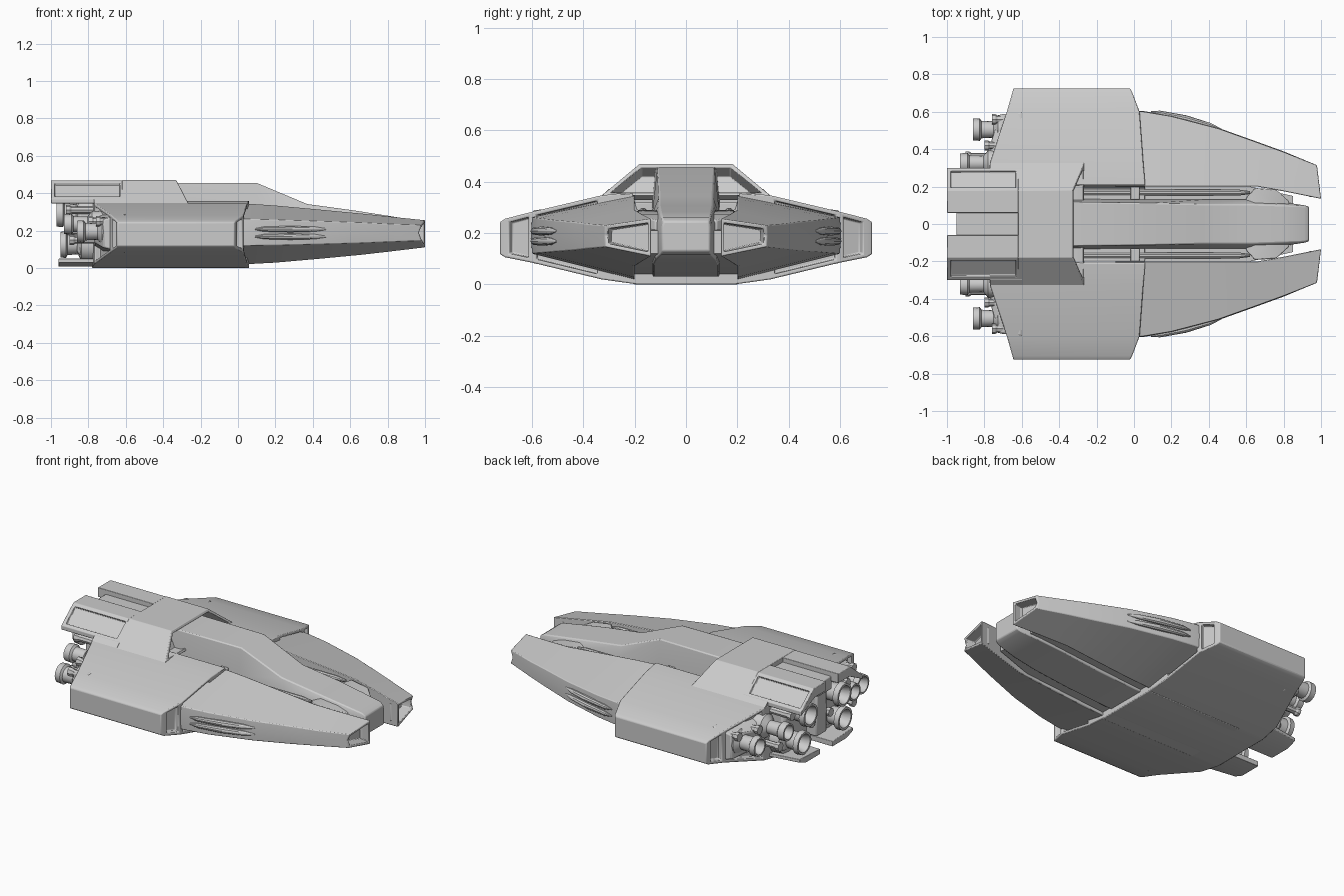
import bpy, bmesh, math

if "Cube" in bpy.data.objects:
    bpy.data.objects.remove(bpy.data.objects["Cube"])


def loft(name, rings, mirror=False, bevel=0.0, inset=None, thick=0.015, depth=-0.03, angle=30):
    """Skin equal-length closed rings, cap both ends, optionally recess chosen faces."""
    bm = bmesh.new()
    vs = [[bm.verts.new(p) for p in r] for r in rings]
    n = len(rings[0])
    for a, b in zip(vs, vs[1:]):
        for i in range(n):
            j = (i + 1) % n
            bm.faces.new((a[i], a[j], b[j], b[i]))
    bm.faces.new(vs[0])
    bm.faces.new(vs[-1])
    bmesh.ops.recalc_face_normals(bm, faces=bm.faces[:])
    bm.normal_update()
    if inset:
        for f in [f for f in bm.faces if inset(f.calc_center_median(), f.normal)]:
            bmesh.ops.inset_region(bm, faces=[f], thickness=thick, depth=0, use_even_offset=True)
            bmesh.ops.inset_region(bm, faces=[f], thickness=0.004, depth=depth)
    me = bpy.data.meshes.new(name)
    bm.to_mesh(me)
    bm.free()
    ob = bpy.data.objects.new(name, me)
    bpy.context.collection.objects.link(ob)
    if mirror:
        m = ob.modifiers.new("mirror", 'MIRROR')
        m.use_axis = (False, True, False)
    if bevel:
        b = ob.modifiers.new("bevel", 'BEVEL')
        b.width, b.segments, b.limit_method = bevel, 2, 'ANGLE'
    bpy.ops.object.select_all(action='DESELECT')
    ob.select_set(True)
    bpy.context.view_layer.objects.active = ob
    bpy.ops.object.shade_smooth_by_angle(angle=math.radians(angle))
    return ob


def box(name, x, y, z, mirror=False, bevel=0.005):
    return loft(name, [[(a, y[0], z[0]), (a, y[1], z[0]), (a, y[1], z[1]), (a, y[0], z[1])]
                       for a in x], mirror, bevel)


def turned(name, profile, y, z, seg=16, squash=1.0):
    """Round part along x from (x, radius) pairs, mirrored to both sides."""
    rings = [[(x, y + r * math.cos(2 * math.pi * i / seg),
               z + squash * r * math.sin(2 * math.pi * i / seg)) for i in range(seg)]
             for x, r in profile]
    return loft(name, rings, mirror=True)


# Wide mid body with wing blocks: stations across y (y, rear x, front x, bottom z, top z)
half = [(0.19, -.78, .06, .0, .29), (0.21, -.78, .06, .003, .36), (0.33, -.77, .05, .02, .347),
        (0.60, -.68, .03, .085, .283), (0.705, -.65, -.01, .106, .256), (0.725, -.645, -.02, .118, .243)]
stations = [(-s[0],) + s[1:] for s in reversed(half)] + half
loft("wing_body", [[(r, y, b), (f, y, b), (f, y, t), (r, y, t)] for y, r, f, b, t in stations],
     bevel=.005, inset=lambda c, n: abs(n.x) > .8 and .4 < abs(c.y) < .71, thick=.016)

# Forward prongs: (x, inner y, outer y, inner top, outer top, outer bottom, inner bottom)
prong = [(-.1, .2, .60, .35, .262, .12, .02), (.05, .2, .60, .345, .262, .12, .02),
         (.2, .2, .575, .335, .258, .122, .028), (.45, .2, .51, .312, .25, .128, .05),
         (.66, .2, .435, .292, .243, .134, .07), (.80, .175, .384, .277, .236, .14, .086)]
rings = [[(x, yi, ti), (x, yo, to), (x, yo + .004, (to + bo) / 2), (x, yo, bo), (x, yi, bi)]
         for x, yi, yo, ti, to, bo, bi in prong]
rings.append([(1, .135, .256), (.978, .315, .23), (.965, .317, .19), (.978, .315, .147), (1, .135, .11)])
loft("forward_prong", rings, mirror=True, bevel=.004,
     inset=lambda c, n: n.x > .8 and c.x > .9, thick=.014, depth=-.06)

# Long pods set in the prong flanks
for z in (.168, .208):
    path = [(.09, .599, .004), (.14, .592, .014), (.28, .563, .018), (.41, .526, .014), (.47, .504, .004)]
    loft("flank_pod", [[(x, y + r * math.cos(k * math.pi / 5), z + r * math.sin(k * math.pi / 5))
                        for k in range(10)] for x, y, r in path], mirror=True)

# Central fuselage with canopy: (x, top half width, shoulder half width, top, shoulder z, bottom)
fus = [(-.5, .12, .135, .455, .30, .03), (.10, .112, .13, .455, .29, .03),
       (.37, .105, .13, .342, .28, .048), (.62, .105, .13, .308, .265, .075),
       (.78, .10, .12, .283, .245, .095), (.91, .095, .10, .262, .235, .115),
       (.935, .088, .093, .245, .225, .13)]
loft("fuselage_canopy", [[(x, -b, lo), (x, -b, sh), (x, -a, t), (x, a, t), (x, b, sh), (x, b, lo)]
                         for x, a, b, t, sh, lo in fus], bevel=.006)

# Floor of the grooves between fuselage and prongs
loft("groove_floor", [[(x, -y, b), (x, y, b), (x, y, t), (x, -y, t)] for x, y, b, t in
                      [(-.3, .205, .03, .29), (.05, .205, .04, .28), (.6, .205, .085, .245),
                       (.85, .15, .12, .21)]])

# Rails in the grooves and the blocks at their front ends
turned("groove_rail", [(-.4, .016), (.56, .016), (.62, .008)], .168, .283, 10)
loft("rail_end_block", [[(x, .10, b), (x, y, b), (x, y, t), (x, .10, t)] for x, y, b, t in
                        [(.60, .14, .2, .27), (.645, .192, .19, .288), (.76, .185, .17, .272),
                         (.83, .12, .17, .25)]], mirror=True, bevel=.005)
box("groove_coupling", (-.02, .03), (.13, .205), (.26, .32), mirror=True)

# Raised saddle over the back with a hollow front
sad = [(-.18, .47), (.18, .47), (.33, .345), (-.33, .345)]
front = [-.33, -.33, -.265, -.265]
loft("dorsal_saddle", [[(-.62, y, z) for y, z in sad],
                       [(x, y, z) for x, (y, z) in zip(front, sad)]],
     bevel=.003, inset=lambda c, n: n.x > .7, thick=.016, depth=-.07)

# Saddle tail arms with side recesses, and the lower floor between them
arm = [(.06, .468), (.18, .468), (.30, .37), (.30, .345), (.17, .41), (.06, .41)]
loft("tail_arm", [[(x, y, z) for y, z in arm] for x in (-1, -.61)], mirror=True, bevel=.003,
     inset=lambda c, n: n.y > .4 and n.z > .4, thick=.02, depth=-.014)
box("tail_slot_floor", (-.95, -.6), (-.07, .07), (.36, .44))

# Saddle skirt blending down to the wings
loft("saddle_skirt", [[(x, .15, .33), (x, .15, .40), (x, .30, .372), (x, .33, .345), (x, .33, .33)]
                      for x in (-.77, -.6)], mirror=True)

# Belly plates, strips and tail tabs
box("belly_strip", (-.6, .04), (.125, .205), (.0, .05), mirror=True)
loft("lower_tail_tab", [[(x, .06, 0.008), (x, .2, 0.008), (x, y, .03), (x, y, .05), (x, .06, .04)]
                        for x, y in ((-.96, .26), (-.7, .3))], mirror=True, bevel=.003)

# Engine bay core
box("engine_core", (-.86, -.7), (-.27, .27), (.07, .35), bevel=.02)
box("engine_spine", (-.93, -.8), (-.05, .05), (.10, .38), bevel=.01)


# Nozzles: hollow bells of given mouth radius from x = back to x = mouth
def nozzle(name, back, mouth, r, y, z):
    d = mouth - back
    turned(name, [(back, r * 1.5), (back + d * .4, r * 1.4), (back + d * .5, r * .8),
                  (back + d * .8, r * .85), (back + d * .84, r * 1.1), (mouth, r * 1.05),
                  (mouth, r * .85), (mouth - d * .3, r * .6)], y, z)


nozzle("outer_nozzle", -.64, -.86, .055, .505, .195)
nozzle("middle_nozzle", -.68, -.93, .050, .325, .235)
nozzle("upper_nozzle", -.76, -.97, .065, .165, .29)
nozzle("lower_nozzle", -.76, -.95, .065, .20, .125)

# Engine housings and pipework behind the wings
loft("engine_housing", [[(x, y0, z0), (x, y1, z0 + .03), (x, y1, z1 - .04), (x, y0, z1)]
                        for x, y0, y1, z0, z1 in
                        [(-.60, .25, .60, .05, .33), (-.72, .26, .585, .08, .30),
                         (-.77, .28, .42, .11, .28)]], mirror=True, bevel=.008)
for y, z, end in ((.27, .31, -.92), (.36, .15, -.90), (.42, .25, -.80), (.09, .2, -.93), (.56, .25, -.76)):
    turned("engine_pipe", [(-.66, .02), (end + .03, .02), (end + .02, .027), (end, .027)], y, z, 8)
